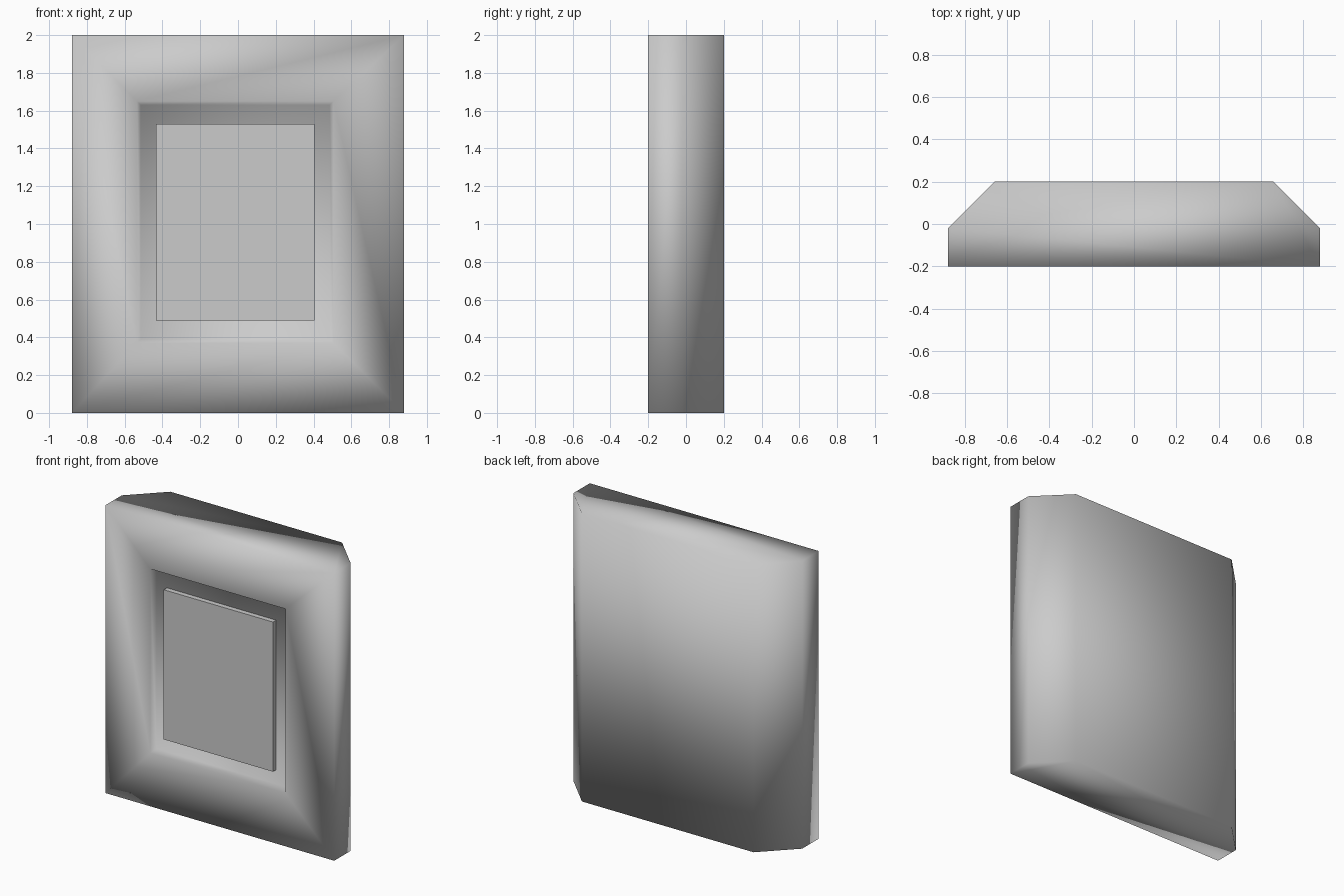
import bpy, bmesh

if "Cube" in bpy.data.objects:
    bpy.data.objects.remove(bpy.data.objects["Cube"])


def finish(bm, name, smooth):
    bmesh.ops.recalc_face_normals(bm, faces=bm.faces[:])
    me = bpy.data.meshes.new(name)
    bm.to_mesh(me)
    bm.free()
    for p in me.polygons:
        p.use_smooth = smooth
    ob = bpy.data.objects.new(name, me)
    bpy.context.collection.objects.link(ob)
    return ob


def rect(bm, x0, x1, z0, z1, y):
    return [bm.verts.new((x, y, z)) for x, z in ((x0, z0), (x1, z0), (x1, z1), (x0, z1))]


def bridge(bm, a, b):
    for i in range(len(a)):
        j = (i + 1) % len(a)
        bm.faces.new((a[i], a[j], b[j], b[i]))


# slab body: front outline, side depth, chamfered back, shallow recess in front
bm = bmesh.new()
front = rect(bm, -0.88, 0.88, 0, 2, -0.2)
side = rect(bm, -0.88, 0.88, 0, 2, -0.02)
back = rect(bm, -0.66, 0.66, 0, 2, 0.2)
opening = rect(bm, -0.535, 0.505, 0.37, 1.65, -0.2)
floor = rect(bm, -0.515, 0.485, 0.39, 1.63, -0.16)
bridge(bm, front, opening)
bridge(bm, opening, floor)
bm.faces.new(floor)
for i in (1, 3):  # vertical sides and their back chamfers
    j = (i + 1) % 4
    bm.faces.new((front[i], front[j], side[j], side[i]))
    bm.faces.new((side[i], side[j], back[j], back[i]))
for i, j in ((0, 1), (3, 2)):  # bottom and top caps
    bm.faces.new((front[i], front[j], side[j], back[j], back[i], side[i]))
bm.faces.new(back)
finish(bm, "slab_body", True)

# raised flat panel inside the recess
bm = bmesh.new()
face = rect(bm, -0.435, 0.405, 0.49, 1.53, -0.195)
rear = rect(bm, -0.435, 0.405, 0.49, 1.53, -0.14)
bridge(bm, face, rear)
bm.faces.new(face)
bm.faces.new(rear)
finish(bm, "front_panel", False)
